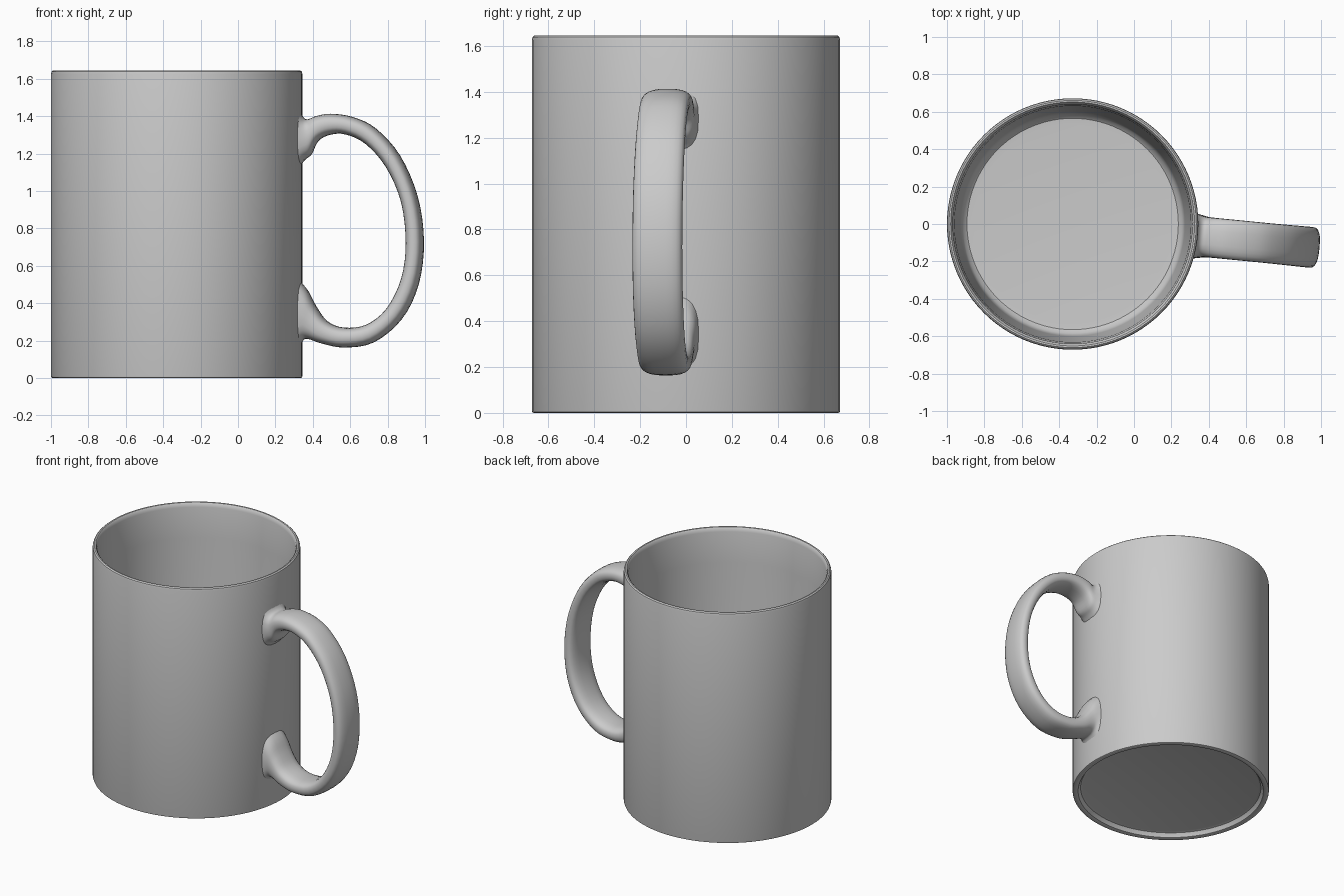
import bpy, bmesh, math
from mathutils import Vector, Matrix

if "Cube" in bpy.data.objects:
    bpy.data.objects.remove(bpy.data.objects["Cube"])

AXIS_X = -0.328                 # centre of the cup
ANGLE = math.radians(-5.6)      # direction the handle points in


def finish(bm, name, angle):
    bmesh.ops.recalc_face_normals(bm, faces=bm.faces)
    mesh = bpy.data.meshes.new(name)
    bm.to_mesh(mesh)
    bm.free()
    obj = bpy.data.objects.new(name, mesh)
    bpy.context.collection.objects.link(obj)
    bpy.ops.object.select_all(action='DESELECT')
    obj.select_set(True)
    bpy.context.view_layer.objects.active = obj
    bpy.ops.object.shade_smooth_by_angle(angle=math.radians(angle))
    return obj


def lathe(name, profile, segments):
    bm = bmesh.new()
    verts = [bm.verts.new((r, 0, z)) for r, z in profile]
    edges = [bm.edges.new(pair) for pair in zip(verts, verts[1:])]
    bmesh.ops.spin(bm, geom=verts + edges, cent=(0, 0, 0), axis=(0, 0, 1),
                   angle=math.tau, steps=segments, use_duplicate=False)
    bmesh.ops.remove_doubles(bm, verts=bm.verts, dist=0.0005)
    return finish(bm, name, 35)


def smooth_path(points, steps):
    """Catmull-Rom samples through the points."""
    pts = [Vector(p) for p in points]
    pts = [2 * pts[0] - pts[1]] + pts + [2 * pts[-1] - pts[-2]]
    out = []
    for a, b, c, d in zip(pts, pts[1:], pts[2:], pts[3:]):
        for i in range(steps):
            t = i / steps
            out.append(0.5 * (2 * b + (c - a) * t + (2 * a - 5 * b + 4 * c - d) * t ** 2
                              + (3 * b - a - 3 * c + d) * t ** 3))
    return out + [pts[-2]]


# Cup: foot recess, outer wall, rounded rim, tapering inside, floor
cup = lathe("cup_body", [
    (0, 0.035), (0.60, 0.035), (0.617, 0.03), (0.628, 0.015), (0.634, 0.003), (0.642, 0),
    (0.664, 0), (0.670, 0.003), (0.672, 0.01), (0.672, 1.625), (0.669, 1.638),
    (0.661, 1.645), (0.652, 1.644), (0.645, 1.636), (0.640, 1.615), (0.632, 1.40),
    (0.600, 0.20), (0.596, 0.15), (0.585, 0.12), (0.565, 0.103), (0.53, 0.10), (0, 0.10)], 96)
cup.location.x = AXIS_X

# Handle: outer x, outer z, inner x, inner z, half width along the loop
stations = [
    (0.325, 1.45, 0.325, 1.12, 0.122), (0.347, 1.40, 0.36, 1.165, 0.114),
    (0.375, 1.383, 0.395, 1.195, 0.108), (0.42, 1.40, 0.43, 1.265, 0.107),
    (0.50, 1.413, 0.495, 1.30, 0.107), (0.62, 1.395, 0.58, 1.302, 0.107),
    (0.74, 1.335, 0.69, 1.25, 0.107), (0.87, 1.19, 0.80, 1.125, 0.108),
    (0.965, 0.97, 0.88, 0.94, 0.109), (0.998, 0.73, 0.905, 0.72, 0.109),
    (0.97, 0.50, 0.88, 0.53, 0.109), (0.88, 0.315, 0.80, 0.37, 0.108),
    (0.73, 0.19, 0.69, 0.285, 0.107), (0.57, 0.163, 0.57, 0.27, 0.107),
    (0.45, 0.185, 0.48, 0.305, 0.107), (0.38, 0.208, 0.42, 0.385, 0.108),
    (0.35, 0.20, 0.375, 0.47, 0.114), (0.325, 0.15, 0.325, 0.53, 0.122)]
SIDES = 24
bm = bmesh.new()
rings = []
for ox, oz, ix, iz, half in smooth_path(stations, 4):
    outer = Vector((ox - AXIS_X, 0, oz))
    inner = Vector((ix - AXIS_X, 0, iz))
    mid, arm = (outer + inner) / 2, (outer - inner) / 2
    ring = []
    for k in range(SIDES):
        c, s = math.cos(math.tau * k / SIDES), math.sin(math.tau * k / SIDES)
        across = math.copysign(abs(c) ** 0.75, c)
        along = math.copysign(abs(s) ** 0.75, s)
        ring.append(bm.verts.new(mid + arm * across + Vector((0, half * along, 0))))
    rings.append(ring)
for a, b in zip(rings, rings[1:]):
    for k in range(SIDES):
        n = (k + 1) % SIDES
        bm.faces.new((a[k], a[n], b[n], b[k]))
bm.faces.new(rings[0])
bm.faces.new(rings[-1])
bmesh.ops.rotate(bm, verts=bm.verts, cent=(0, 0, 0), matrix=Matrix.Rotation(ANGLE, 3, 'Z'))
handle = finish(bm, "handle", 50)
handle.location.x = AXIS_X
